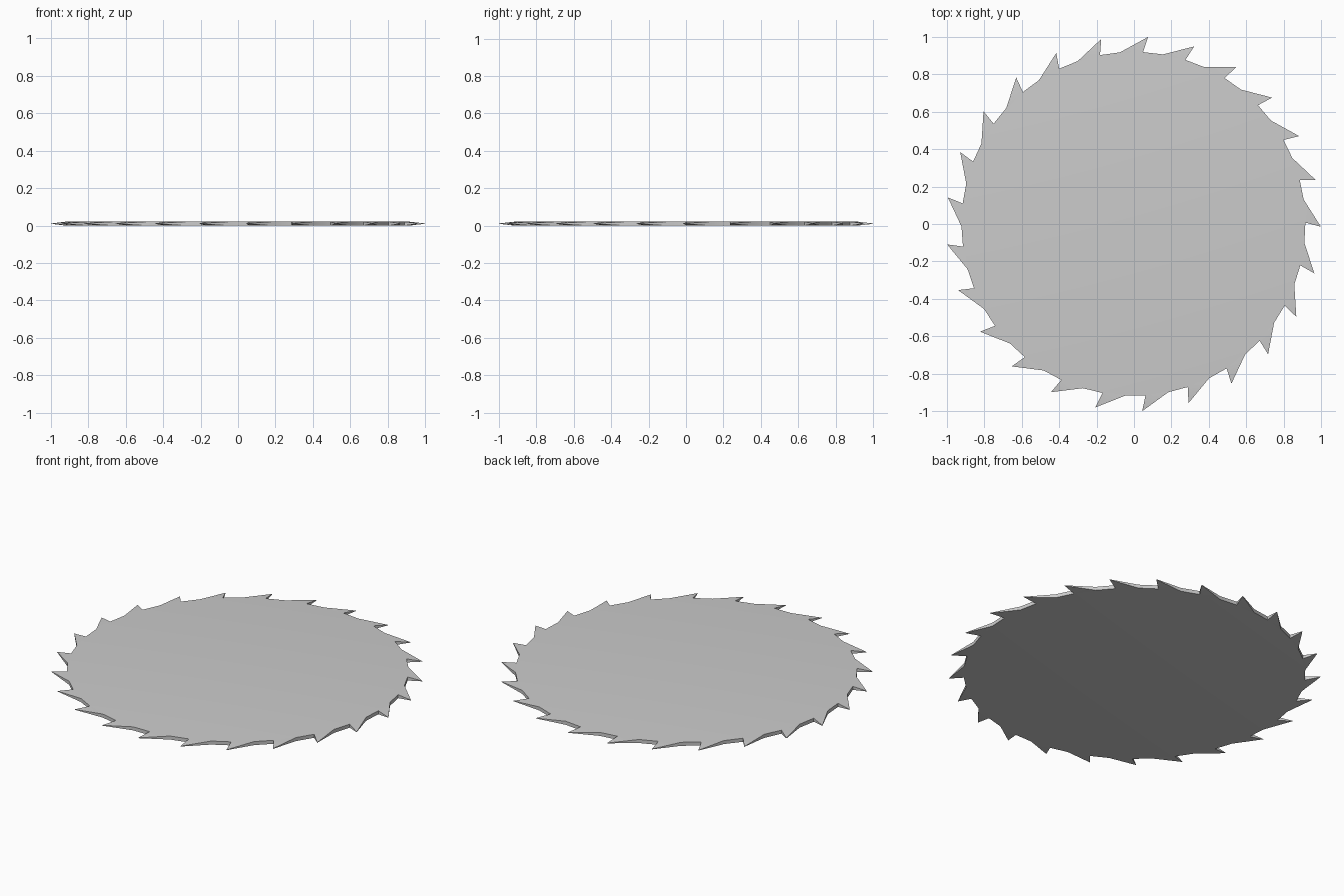
import bpy, bmesh
from math import sin, cos, radians

if "Cube" in bpy.data.objects:
    bpy.data.objects.remove(bpy.data.objects["Cube"])

TEETH = 25
STEP = 360 / TEETH
R_TIP, R_BODY = 1.002, 0.919
CX, CY = -0.003, 0.001
THICK, TIP_HALF = 0.021, 0.001

bm = bmesh.new()


def pair(r, deg, z0, z1):
    x, y = CX + r * cos(radians(deg)), CY + r * sin(radians(deg))
    return bm.verts.new((x, y, z0)), bm.verts.new((x, y, z1))


# rim points: tooth root front, tooth root back, thinned tip
mid = THICK / 2
valleys, backs, tips = [], [], []
for i in range(TEETH):
    a = -0.9 - i * STEP
    backs.append(pair(R_BODY, a + 9.0, 0, THICK))
    tips.append(pair(R_TIP, a, mid - TIP_HALF, mid + TIP_HALF))
    valleys.append(pair(R_BODY, a + 1.3, 0, THICK))

# disc faces
for s in (0, 1):
    bm.faces.new([p[s] for b, v in zip(backs, valleys) for p in (b, v)])


def wall(p, q):
    bm.faces.new((p[0], q[0], q[1], p[1]))


# tapered raked teeth and edge walls
for i in range(TEETH):
    b, t, v, nb = backs[i], tips[i], valleys[i], backs[(i + 1) % TEETH]
    for s in (0, 1):
        bm.faces.new((b[s], t[s], v[s]))
    wall(b, t)
    wall(t, v)
    wall(v, nb)

bmesh.ops.recalc_face_normals(bm, faces=bm.faces)
mesh = bpy.data.meshes.new("saw_blade")
bm.to_mesh(mesh)
bm.free()
blade = bpy.data.objects.new("saw_blade", mesh)
bpy.context.collection.objects.link(blade)

bpy.context.view_layer.objects.active = blade
blade.select_set(True)
bpy.ops.object.shade_smooth_by_angle(angle=radians(30))
